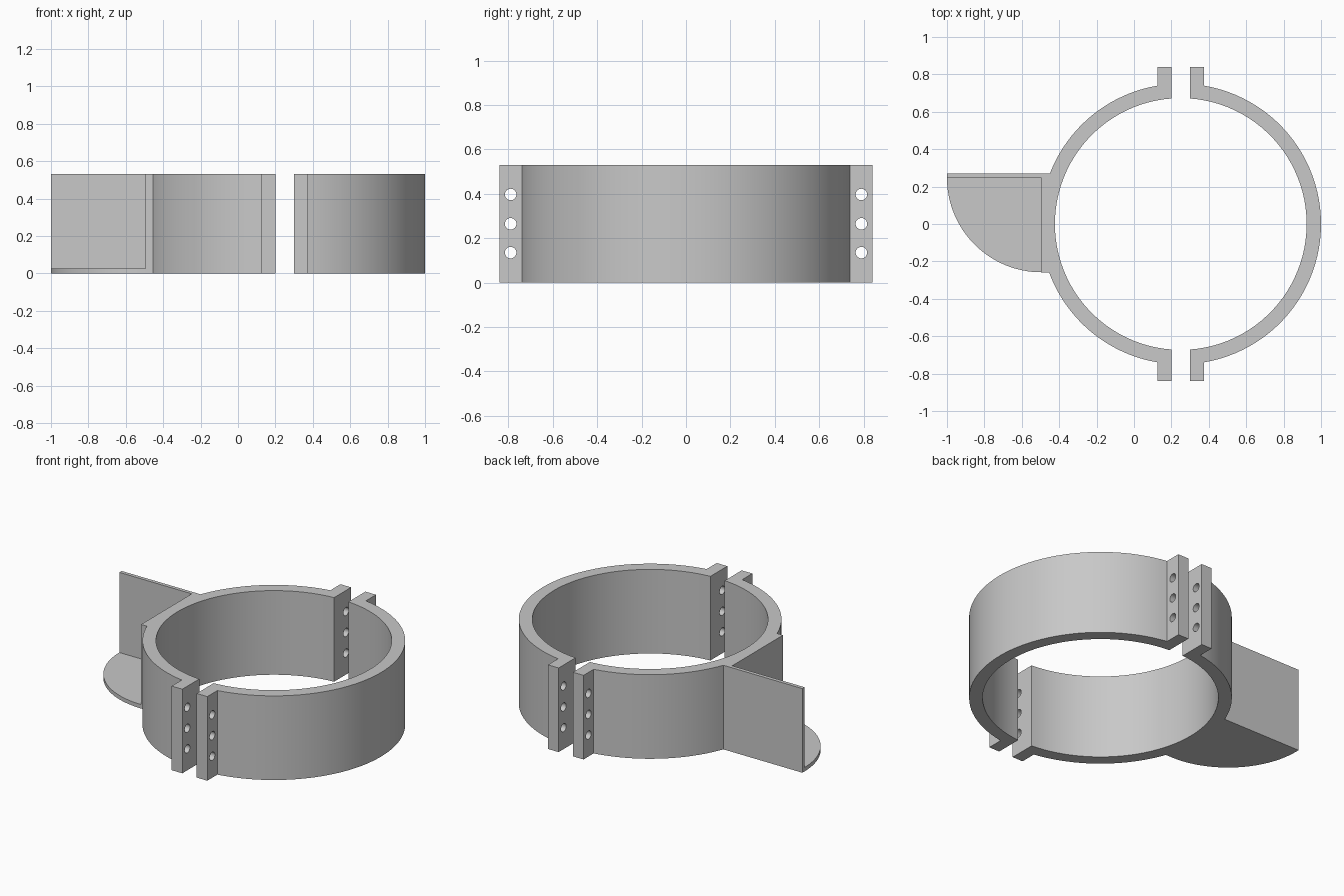
import bpy
import bmesh
from math import asin, cos, sin, pi, radians
from mathutils import Matrix, Vector

if "Cube" in bpy.data.objects:
    bpy.data.objects.remove(bpy.data.objects["Cube"], do_unlink=True)

# Main sizes
HEIGHT = 0.53
CENTRE_X = 0.25
INNER, OUTER = 0.673, 0.75
GAP, LUG_X, LUG_Y = 0.05, 0.124, 0.84
HOLE_Y, HOLE_R = 0.79, 0.026
BLOCK_X, WALL_IN, WALL_OUT, BLOCK_FRONT = -0.495, 0.247, 0.27, -0.258
PLATE_T = 0.025

grey = bpy.data.materials.new("plain grey")
grey.use_nodes = True
colour = (0.58, 0.58, 0.58, 1)
grey.diffuse_color = colour
grey.node_tree.nodes["Principled BSDF"].inputs["Base Color"].default_value = colour


def arc(cx, cy, r, start, end, steps=48):
    angles = [start + (end - start) * i / steps for i in range(steps + 1)]
    return [(cx + r * cos(a), cy + r * sin(a)) for a in angles]


def extrude(name, outline, height):
    """Make a solid from a flat outline standing on the ground."""
    bm = bmesh.new()
    base = bm.faces.new([bm.verts.new((x, y, 0)) for x, y in outline])
    top = bmesh.ops.extrude_face_region(bm, geom=[base])["geom"]
    bmesh.ops.translate(bm, vec=Vector((0, 0, height)),
                        verts=[v for v in top if isinstance(v, bmesh.types.BMVert)])
    bmesh.ops.recalc_face_normals(bm, faces=bm.faces[:])
    return to_object(bm, name)


def to_object(bm, name):
    mesh = bpy.data.meshes.new(name)
    bm.to_mesh(mesh)
    bm.free()
    mesh.materials.append(grey)
    obj = bpy.data.objects.new(name, mesh)
    bpy.context.collection.objects.link(obj)
    return obj


def select(obj):
    bpy.ops.object.select_all(action="DESELECT")
    obj.select_set(True)
    bpy.context.view_layer.objects.active = obj


def clamp_outline(side, outer_points):
    """Half ring with two lugs; side is +1 or -1 along x."""
    a_in = pi / 2 - asin(GAP / INNER)
    inner = arc(0, 0, INNER, a_in, -a_in)
    lower = [(GAP, -LUG_Y), (LUG_X, -LUG_Y)]
    upper = [(LUG_X, LUG_Y), (GAP, LUG_Y)]
    points = inner + lower + outer_points + upper
    return [(CENTRE_X + side * x, y) for x, y in points]


# Outer edges of both halves, described for a half that bulges along +x
a_lug = pi / 2 - asin(LUG_X / OUTER)
plain_edge = arc(0, 0, OUTER, -a_lug, a_lug)
reach = CENTRE_X - BLOCK_X
bracket_edge = (arc(0, 0, OUTER, -a_lug, asin(BLOCK_FRONT / OUTER), 20)
                + [(reach, BLOCK_FRONT), (reach, WALL_IN),
                   (CENTRE_X + 1, WALL_IN), (CENTRE_X + 1, WALL_OUT)]
                + arc(0, 0, OUTER, asin(WALL_OUT / OUTER), a_lug, 20))

left_clamp = extrude("left_clamp_half", clamp_outline(1, plain_edge), HEIGHT)
right_clamp = extrude("right_clamp_half_with_wall", clamp_outline(-1, bracket_edge), HEIGHT)

# Quarter-round shelf at the foot of the wall
radius = BLOCK_X + 1
shelf_outline = [(BLOCK_X, WALL_IN)] + arc(BLOCK_X, WALL_IN, radius, pi, 1.5 * pi, 32)
shelf = extrude("quarter_round_shelf", shelf_outline, PLATE_T)

# Bolt holes through the lugs
bm = bmesh.new()
for y in (-HOLE_Y, HOLE_Y):
    for z in (0.135, 0.265, 0.397):
        place = Matrix.Translation((CENTRE_X, y, z)) @ Matrix.Rotation(pi / 2, 4, "Y")
        bmesh.ops.create_cone(bm, cap_ends=True, segments=24, radius1=HOLE_R,
                              radius2=HOLE_R, depth=0.5, matrix=place)
cutter = to_object(bm, "bolt_hole_cutter")
cutter.hide_render = True
for half in (left_clamp, right_clamp):
    select(half)
    cut = half.modifiers.new("bolt holes", "BOOLEAN")
    cut.operation = "DIFFERENCE"
    cut.solver = "EXACT"
    cut.object = cutter
    bpy.ops.object.modifier_apply(modifier=cut.name)
bpy.data.objects.remove(cutter, do_unlink=True)

for part in (left_clamp, right_clamp, shelf):
    select(part)
    bpy.ops.object.shade_smooth_by_angle(angle=radians(30))
